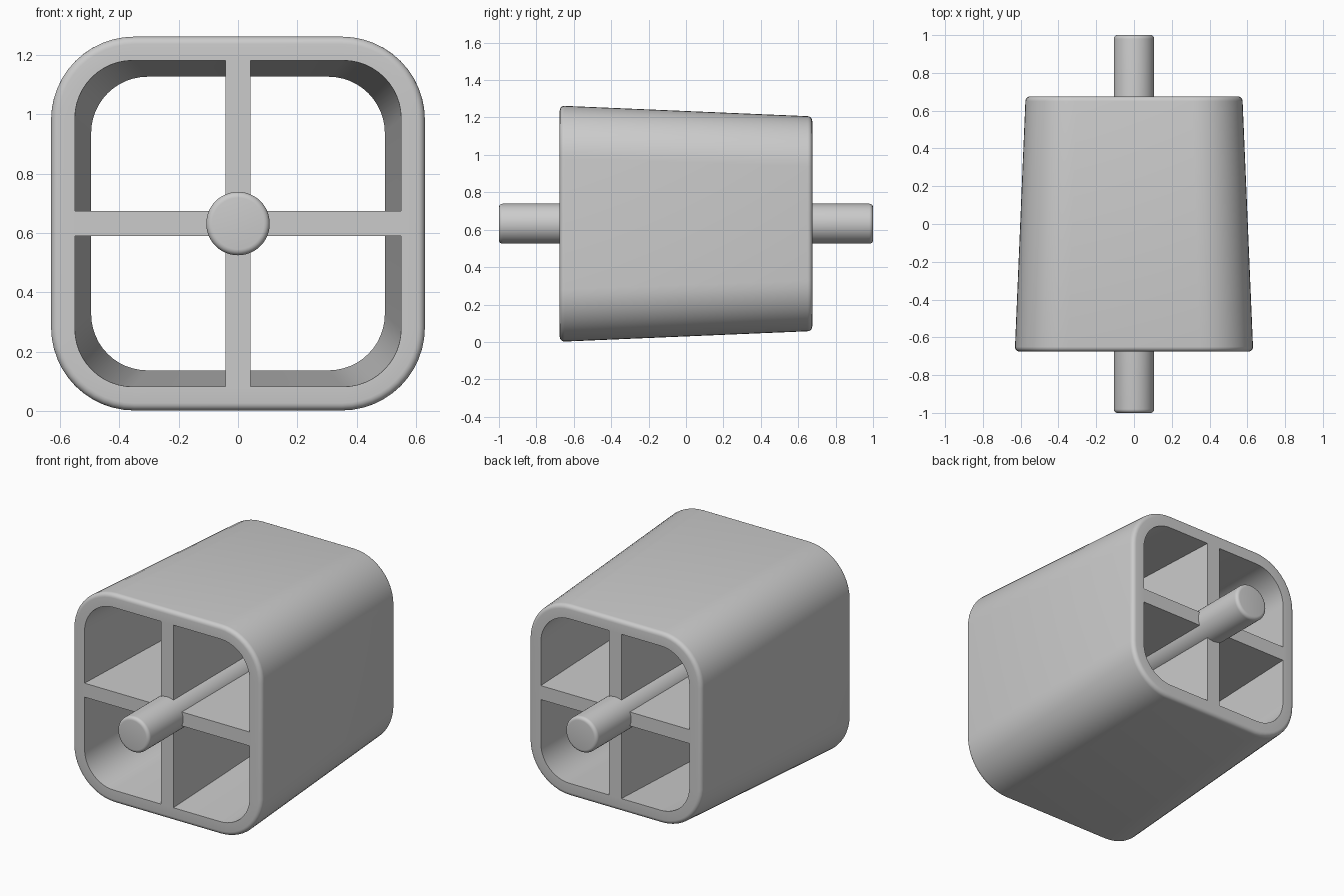
import bpy, bmesh
from math import sin, cos, pi, radians

cube = bpy.data.objects.get("Cube")
if cube:
    bpy.data.objects.remove(cube)

CZ = 0.632          # height of the axis
LEN = 0.675         # half length of the housing
END = 1.0           # half length of the rod

grey = bpy.data.materials.new("light grey")
grey.use_nodes = True
colour = (0.6, 0.6, 0.6, 1)
grey.diffuse_color = colour
grey.node_tree.nodes["Principled BSDF"].inputs["Base Color"].default_value = colour


def rounded_square(half, radius, steps=12):
    pts = []
    for corner in range(4):
        a0 = corner * pi / 2
        sx, sz = ((1, 1), (-1, 1), (-1, -1), (1, -1))[corner]
        for i in range(steps + 1):
            a = a0 + i * pi / 2 / steps
            pts.append((sx * (half - radius) + radius * cos(a),
                        sz * (half - radius) + radius * sin(a)))
    return pts


def circle(radius, n=48):
    return [(radius * cos(2 * pi * i / n), radius * sin(2 * pi * i / n)) for i in range(n)]


def plus(reach, t):
    quarter = [(reach, -t), (reach, t), (t, t)]
    pts = []
    for _ in range(4):
        pts += quarter
        quarter = [(-z, x) for x, z in quarter]
    return pts


def loft(name, sections, cyclic=False):
    """Skin a list of (y, outline) sections; cap the ends unless cyclic."""
    bm = bmesh.new()
    rings = [[bm.verts.new((x, y, z + CZ)) for x, z in pts] for y, pts in sections]
    pairs = list(zip(rings, rings[1:]))
    if cyclic:
        pairs.append((rings[-1], rings[0]))
    else:
        bm.faces.new(rings[0])
        bm.faces.new(rings[-1])
    for a, b in pairs:
        for i in range(len(a)):
            j = (i + 1) % len(a)
            bm.faces.new((a[i], a[j], b[j], b[i]))
    bmesh.ops.recalc_face_normals(bm, faces=bm.faces)
    mesh = bpy.data.meshes.new(name)
    bm.to_mesh(mesh)
    bm.free()
    mesh.materials.append(grey)
    obj = bpy.data.objects.new(name, mesh)
    bpy.context.collection.objects.link(obj)
    bpy.ops.object.select_all(action="DESELECT")
    obj.select_set(True)
    bpy.context.view_layer.objects.active = obj
    bpy.ops.object.shade_smooth_by_angle(angle=radians(32))
    return obj


def fillet(r, steps=5):
    """(distance from the end, inset) pairs round an edge of radius r."""
    return [(r - r * sin(a), r - r * cos(a))
            for a in (pi / 2 * (1 - i / steps) for i in range(steps + 1))]


# Tapered rounded housing, open at both ends, with softened outer rims
sections = [(-LEN, rounded_square(0.55, 0.195))]
sections += [(-LEN + d, rounded_square(0.63 - s, 0.28 - s)) for d, s in fillet(0.025)]
sections += [(LEN - d, rounded_square(0.575 - s, 0.27 - s)) for d, s in reversed(fillet(0.025))]
sections += [(LEN, rounded_square(0.495, 0.19))]
loft("housing", sections, cyclic=True)

# Cross-shaped ribs running the whole length
loft("cross_ribs", [(-LEN, plus(0.553, 0.042)), (LEN, plus(0.498, 0.042))])

# Round rod through the middle with softened ends
R = 0.107
soft = fillet(0.02)
rod = [(-END + d, circle(R - s)) for d, s in soft]
rod += [(END - d, circle(R - s)) for d, s in reversed(soft)]
loft("axle_rod", rod)
